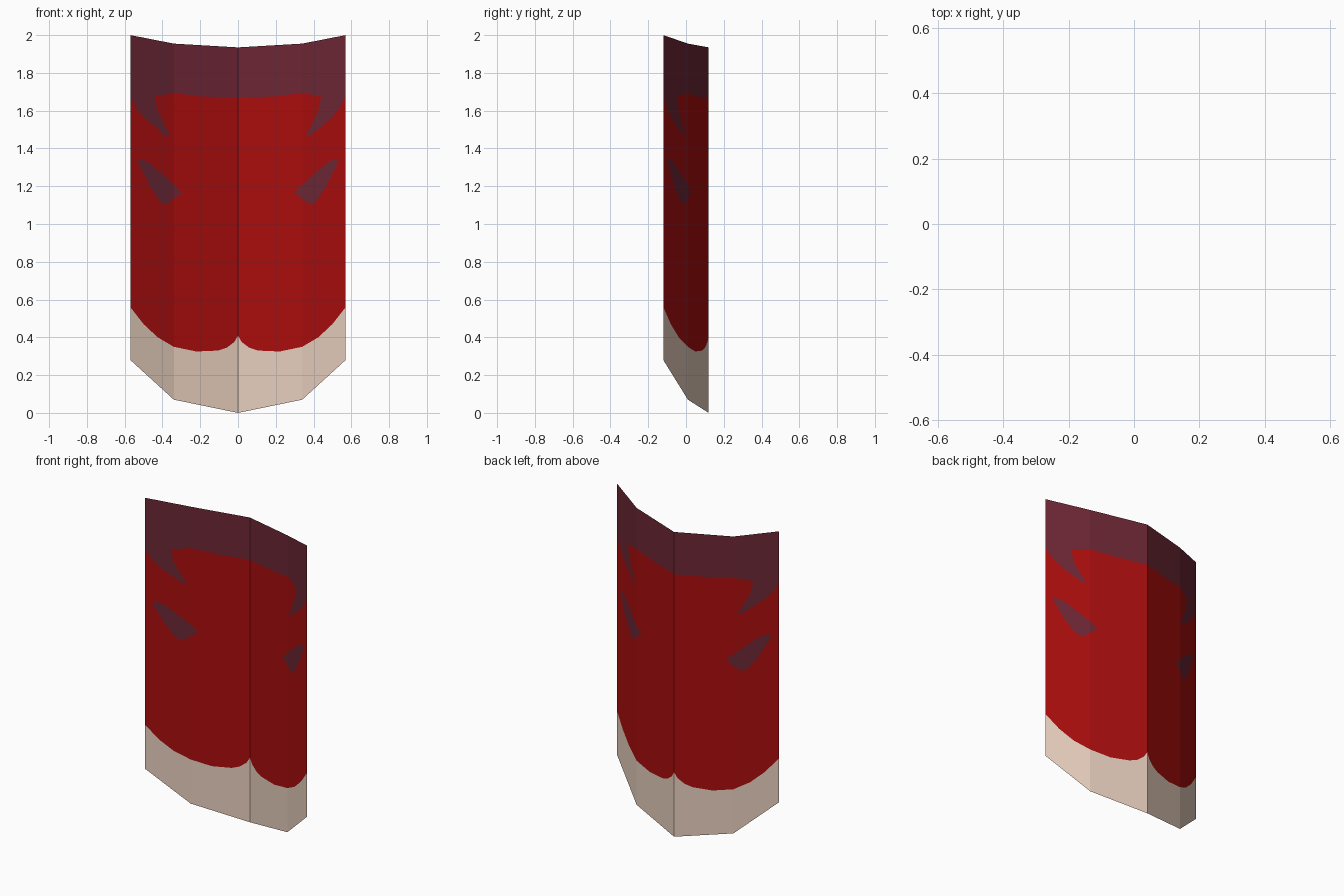
import bpy
from mathutils import Vector
from mathutils.geometry import delaunay_2d_cdt

if "Cube" in bpy.data.objects:
    bpy.data.objects.remove(bpy.data.objects["Cube"])

# Half sheet profile: x, depth y, bottom z, top z at each fold
FOLDS = [(0.0, 0.12, 0.0, 1.935), (0.34, 0.01, 0.07, 1.955), (0.57, -0.12, 0.28, 2.0)]

# Painted borders on the right half, as (x, z)
HEM = [(0, .41), (.02, .375), (.06, .345), (.106, .33), (.22, .325), (.34, .35),
       (.425, .40), (.5, .47), (.57, .56)]
COLLAR = [(0, 1.666), (.196, 1.676), (.34, 1.693), (.44, 1.676), (.425, 1.6),
          (.393, 1.53), (.36, 1.47), (.377, 1.464), (.494, 1.56), (.535, 1.61), (.57, 1.676)]
SPOT = [(.525, 1.347), (.477, 1.33), (.382, 1.247), (.297, 1.167), (.33, 1.14),
        (.38, 1.103), (.414, 1.12), (.467, 1.2), (.527, 1.32)]


def material(name, rgb):
    m = bpy.data.materials.new(name)
    m.diffuse_color = (*rgb, 1)
    m.use_nodes = True
    m.node_tree.nodes["Principled BSDF"].inputs["Base Color"].default_value = m.diffuse_color
    return m


def depth(x):
    """Depth of the folded sheet at x."""
    for a, b in zip(FOLDS, FOLDS[1:]):
        if x <= b[0] + 1e-5:
            return a[1] + (b[1] - a[1]) * (x - a[0]) / (b[0] - a[0])
    return FOLDS[-1][1]


def inside(p, poly):
    hit = False
    for (x1, z1), (x2, z2) in zip(poly, poly[1:] + poly[:1]):
        if (z1 > p[1]) != (z2 > p[1]) and p[0] < x1 + (x2 - x1) * (p[1] - z1) / (z2 - z1):
            hit = not hit
    return hit


# Cut the flat half sheet along its folds and painted borders
bottom = [(f[0], f[2]) for f in FOLDS]
top = [(f[0], f[3]) for f in reversed(FOLDS)]
hem_area = bottom + HEM[::-1]
collar_area = COLLAR + top
body_area = HEM + COLLAR[::-1]
fold_line = [(FOLDS[1][0], FOLDS[1][2]), (FOLDS[1][0], FOLDS[1][3])]

points, edges = [], []
for line, closed in ((hem_area, True), (collar_area, True), (body_area, True),
                     (SPOT, True), (fold_line, False)):
    start, n = len(points), len(line)
    points += [Vector(p) for p in line]
    edges += [(start + i, start + (i + 1) % n) for i in range(n if closed else n - 1)]
verts, _, faces, *_ = delaunay_2d_cdt(points, edges, [], 1, 1e-5)

# Colour by region and fold the sheet
keep, slots = [], []
for f in faces:
    c = sum((verts[i] for i in f), Vector((0, 0))) / len(f)
    if inside(c, hem_area):
        slot = 1
    elif inside(c, collar_area) or inside(c, SPOT):
        slot = 2
    elif inside(c, body_area):
        slot = 0
    else:
        continue
    keep.append(list(f))
    slots.append(slot)

mesh = bpy.data.meshes.new("curved_panel")
mesh.from_pydata([(v.x, depth(v.x), v.y) for v in verts], [], keep)
for m in (material("red", (.40, .004, .004)), material("cream", (.80, .62, .51)),
          material("maroon", (.15, .02, .035))):
    mesh.materials.append(m)
mesh.polygons.foreach_set("material_index", slots)
if mesh.polygons[0].normal.y > 0:
    mesh.flip_normals()
panel = bpy.data.objects.new("curved_panel", mesh)
bpy.context.collection.objects.link(panel)

# Mirror to the left half
mirror = panel.modifiers.new("mirror", 'MIRROR')
mirror.use_axis[0] = True
mirror.merge_threshold = 0.0005
